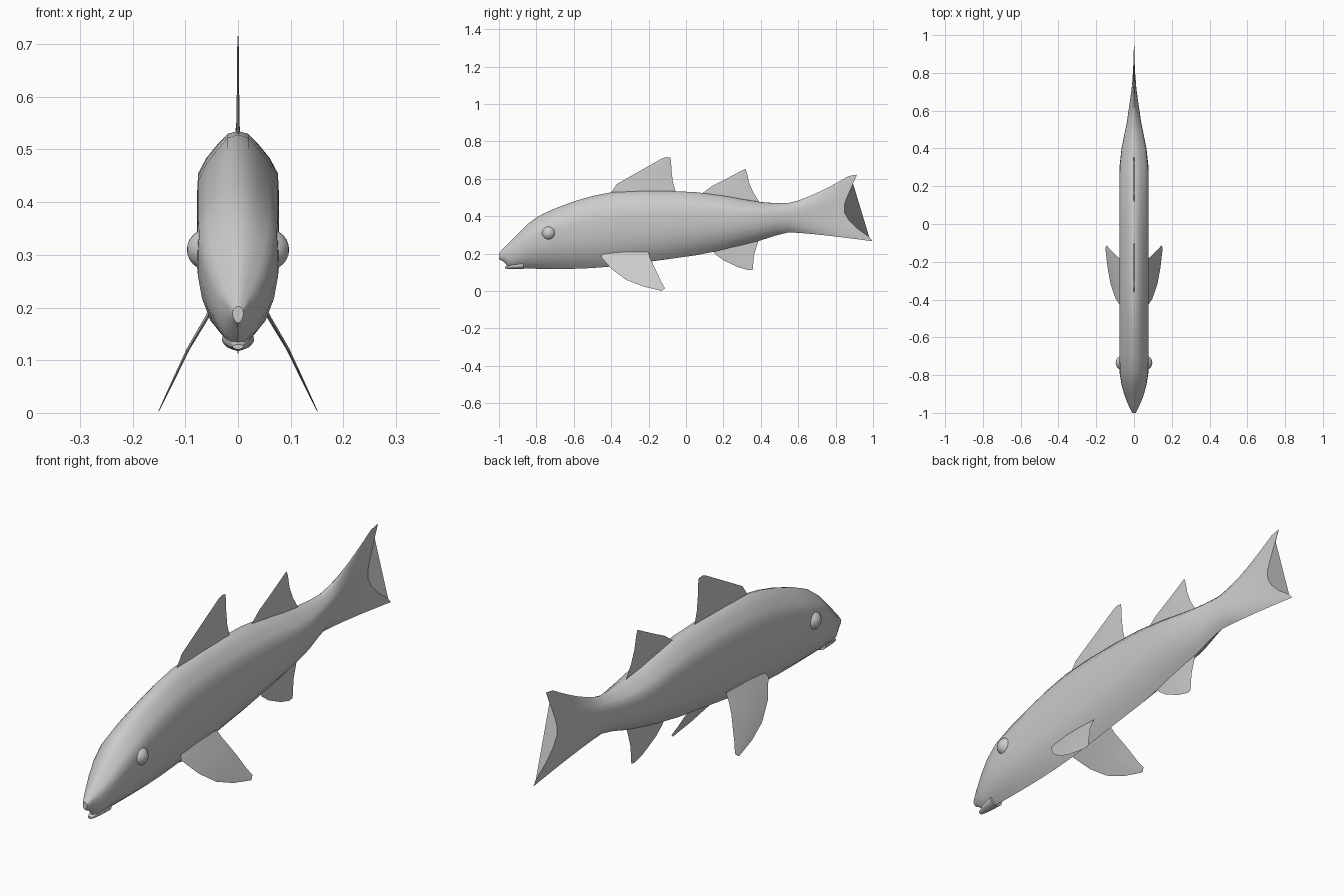
import bpy, bmesh, math

if "Cube" in bpy.data.objects:
    bpy.data.objects.remove(bpy.data.objects["Cube"])

def interp(table, v):
    # piecewise linear lookup; each row is (key, values...)
    if v <= table[0][0]:
        return table[0][1:]
    for a, b in zip(table, table[1:]):
        if v <= b[0]:
            f = (v - a[0]) / (b[0] - a[0])
            return tuple(p + (q - p) * f for p, q in zip(a[1:], b[1:]))
    return table[-1][1:]

def loft(name, rings, angle=40):
    bm = bmesh.new()
    rows = [[bm.verts.new(p) for p in r] for r in rings]
    n = len(rows[0])
    for a, b in zip(rows, rows[1:]):
        for i in range(n):
            j = (i + 1) % n
            bm.faces.new((a[i], a[j], b[j], b[i]))
    bm.faces.new(rows[0])
    bm.faces.new(rows[-1])
    bmesh.ops.recalc_face_normals(bm, faces=bm.faces)
    me = bpy.data.meshes.new(name)
    bm.to_mesh(me)
    bm.free()
    ob = bpy.data.objects.new(name, me)
    bpy.context.collection.objects.link(ob)
    bpy.ops.object.select_all(action='DESELECT')
    ob.select_set(True)
    bpy.context.view_layer.objects.active = ob
    bpy.ops.object.shade_smooth_by_angle(angle=math.radians(angle))
    return ob

# Cross-section: (depth from back to belly, relative half width)
SECTION = [(0, 0), (.015, .25), (.07, .5), (.14, .77), (.22, .97), (.35, 1), (.5, 1),
           (.65, .9), (.8, .69), (.92, .33), (1, 0)]

def ring(width, place):
    right = [(w * width, *place(t)) for t, w in SECTION]
    return right + [(-x, y, z) for x, y, z in right[-2:0:-1]]

def station(y, top, bottom, width):
    return ring(width, lambda t: (y, top + (bottom - top) * t))

# Body stations: y, top, bottom, half width
BODY = [(-1, .202, .170, .010), (-.975, .23, .157, .022), (-.945, .26, .122, .036),
        (-.9, .305, .120, .053), (-.85, .355, .120, .066), (-.79, .400, .119, .076),
        (-.7, .442, .118, .078), (-.6, .479, .119, .078), (-.5, .508, .123, .078),
        (-.4, .528, .131, .078), (-.25, .535, .149, .078), (-.1, .535, .170, .078),
        (.05, .529, .191, .078), (.2, .510, .220, .078), (.3, .492, .244, .077),
        (.4, .476, .271, .066), (.48, .470, .297, .050), (.55, .471, .314, .036)]
rings = [station(*s) for s in BODY]

# Tail fin continues the body and fans out to a forked trailing edge
TRAIL = [(0, .87, .615), (.015, .914, .622), (.07, .893, .575), (.22, .858, .495),
         (.42, .840, .44), (.6, .855, .395), (.8, .915, .335), (.93, .985, .285), (1, .998, .266)]
for s in (.15, .3, .5, .7, .85, 1):
    def place(t, s=s):
        ye, ze = interp(TRAIL, t)
        z0 = .471 + (.314 - .471) * t
        return .55 + (ye - .55) * s, z0 + (ze - z0) * s ** 1.3
    rings.append(ring(.036 * (1 - s) ** 1.5 + .002, place))
loft("body_and_tail", rings)

# Lower jaw
loft("lower_jaw", [station(*s) for s in
                   [(-.967, .130, .120, .010), (-.93, .145, .117, .022), (-.87, .155, .117, .03)]])

def fin(name, rows, thick, x_of_z=None, side=1):
    # each row: leading y, z and trailing y, z, from root to tip
    out = []
    for i, (y0, z0, y1, z1) in enumerate(rows):
        h = thick * (1 - i / len(rows))
        pts = []
        for f, d in ((0, 0), (.3, h), (.7, h * .8), (1, 0), (.7, -h * .8), (.3, -h)):
            y, z = y0 + (y1 - y0) * f, z0 + (z1 - z0) * f
            x = x_of_z(z) if x_of_z else 0
            pts.append((side * (x + d), y, z))
        out.append(pts)
    return loft(name, out)

# Upright fins on the centre line
fin("front_dorsal_fin", [(-.41, .51, -.045, .51), (-.395, .535, -.058, .54), (-.37, .572, -.07, .58),
                         (-.25, .64, -.077, .64), (-.13, .708, -.08, .695),
                         (-.108, .716, -.083, .713)], .004)
fin("rear_dorsal_fin", [(.07, .51, .405, .455), (.14, .562, .358, .53), (.2, .592, .337, .58),
                        (.285, .637, .326, .632), (.305, .648, .318, .653)], .004)
fin("anal_fin", [(.13, .235, .395, .29), (.155, .198, .378, .24), (.2, .165, .363, .19),
                 (.28, .127, .359, .14), (.335, .112, .357, .115)], .004)

# Paired pectoral fins and eyes
SPREAD = [(0, .152), (.11, .1), (.15, .08), (.19, .053), (.215, .04)]
PECTORAL = [(-.44, .208, -.2, .208), (-.455, .182, -.193, .18), (-.395, .115, -.175, .14),
            (-.32, .06, -.155, .1), (-.23, .025, -.133, .05), (-.13, .001, -.113, .015)]
for side, label in ((1, "left"), (-1, "right")):
    fin(label + "_pectoral_fin", PECTORAL, .005, lambda z: interp(SPREAD, z)[0], side)
    bpy.ops.mesh.primitive_uv_sphere_add(segments=20, ring_count=12, radius=.039,
                                         location=(side * .058, -.735, .31),
                                         rotation=(0, math.pi / 2, 0))
    bpy.context.object.name = label + "_eye"
    bpy.ops.object.shade_smooth_by_angle(angle=math.radians(40))
